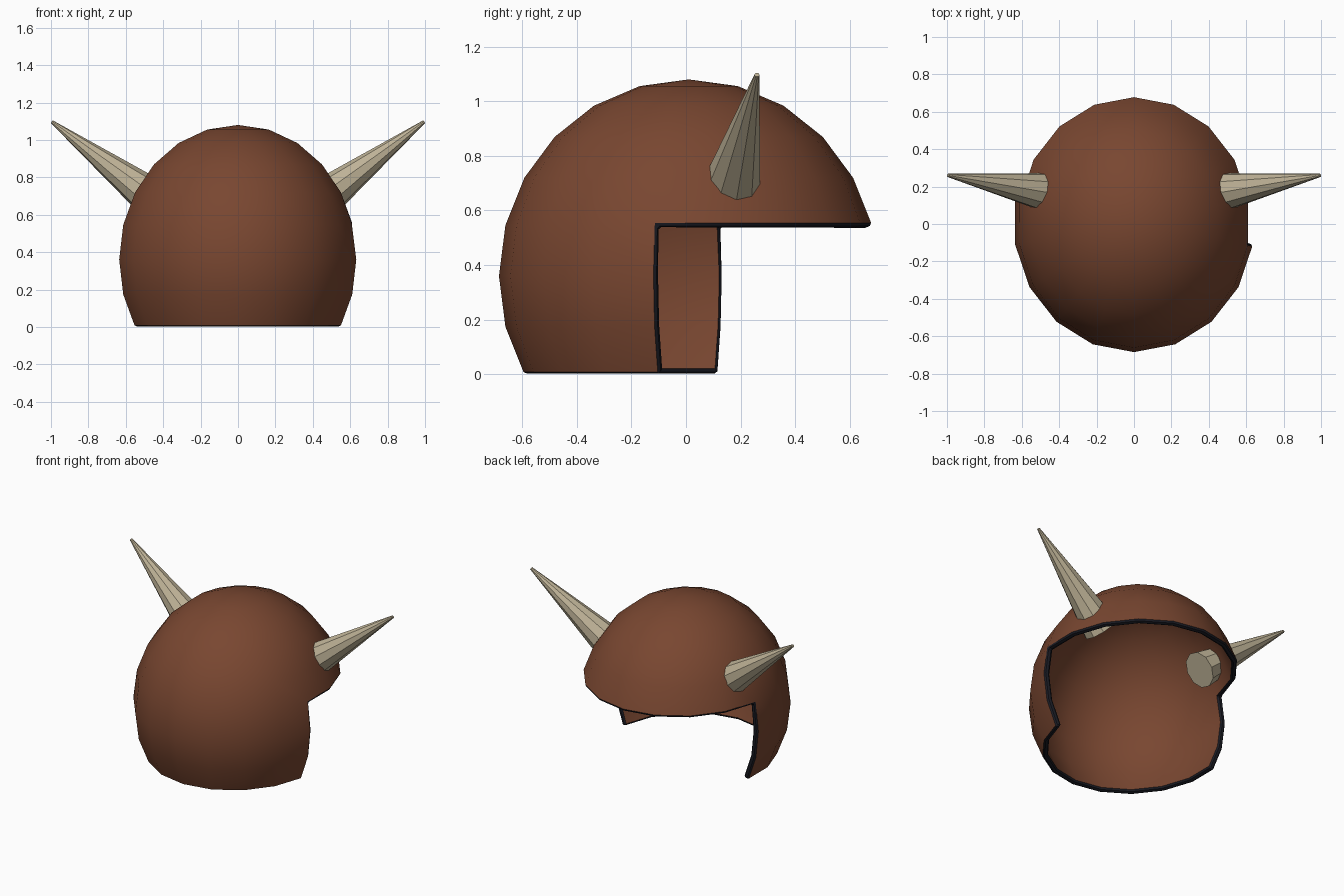
import bpy, bmesh, math
from mathutils import Vector

if "Cube" in bpy.data.objects:
    bpy.data.objects.remove(bpy.data.objects["Cube"])


def material(name, rgb):
    m = bpy.data.materials.new(name)
    m.diffuse_color = (*rgb, 1)
    m.use_nodes = True
    m.node_tree.nodes["Principled BSDF"].inputs["Base Color"].default_value = m.diffuse_color
    return m


brown = material("brown leather", (0.19, 0.062, 0.030))
black = material("black trim", (0.010, 0.011, 0.017))
bone = material("bone", (0.52, 0.45, 0.31))


def make_object(name, bm, mats):
    bmesh.ops.recalc_face_normals(bm, faces=bm.faces)
    mesh = bpy.data.meshes.new(name)
    bm.to_mesh(mesh)
    bm.free()
    obj = bpy.data.objects.new(name, mesh)
    bpy.context.collection.objects.link(obj)
    for m in mats:
        mesh.materials.append(m)
    return obj


# Helmet shell: ellipsoid in 15 degree rings and 20 degree segments,
# with the face opening left out on +y (one cheek is a segment longer)
RX, RY, RZ, CY, CZ = 0.645, 0.695, 0.72, 0.01, 0.36
SEGS, RINGS, BROW = 18, 8, 5
bm = bmesh.new()
top = bm.verts.new((0, CY, CZ + RZ))
rings = []
for r in range(1, RINGS + 1):
    t = math.radians(15 * r)
    rings.append([bm.verts.new((RX * math.sin(t) * math.sin(math.radians(20 * s)),
                                CY - RY * math.sin(t) * math.cos(math.radians(20 * s)),
                                CZ + RZ * math.cos(t))) for s in range(SEGS)])
for s in range(SEGS):
    n = (s + 1) % SEGS
    bm.faces.new((top, rings[0][s], rings[0][n]))
    for r in range(RINGS - 1):
        if r >= BROW - 1 and 4 <= s < 13:
            continue
        bm.faces.new((rings[r][s], rings[r + 1][s], rings[r + 1][n], rings[r][n]))
bmesh.ops.delete(bm, geom=[v for v in bm.verts if not v.link_faces], context='VERTS')
shell = make_object("helmet_shell", bm, [brown, black])

# Wall thickness and softened black rim
solid = shell.modifiers.new("thickness", 'SOLIDIFY')
solid.thickness = 0.035
solid.offset = -1
solid.use_even_offset = True
solid.material_offset_rim = 1
bev = shell.modifiers.new("rim_bevel", 'BEVEL')
bev.width = 0.009
bev.segments = 1
bev.limit_method = 'ANGLE'
bev.angle_limit = math.radians(50)
bev.material = 1
bpy.context.view_layer.objects.active = shell
shell.select_set(True)
bpy.ops.object.convert(target='MESH')
bpy.ops.object.shade_smooth_by_angle(angle=math.radians(32))


# Horns: ten-sided tapered cones pushed through the shell
def horn(name, side):
    base = Vector((side * 0.40, 0.158, 0.644))
    tip = Vector((side * 0.995, 0.26, 1.097))
    axis = tip - base
    bm = bmesh.new()
    bmesh.ops.create_cone(bm, cap_ends=True, segments=10, radius1=0.118,
                          radius2=0.009, depth=axis.length)
    rot = axis.to_track_quat('Z', 'Y').to_matrix()
    bmesh.ops.rotate(bm, verts=bm.verts, cent=(0, 0, 0), matrix=rot)
    bmesh.ops.translate(bm, verts=bm.verts, vec=(base + tip) / 2)
    return make_object(name, bm, [bone])


horn("right_horn", 1)
horn("left_horn", -1)
